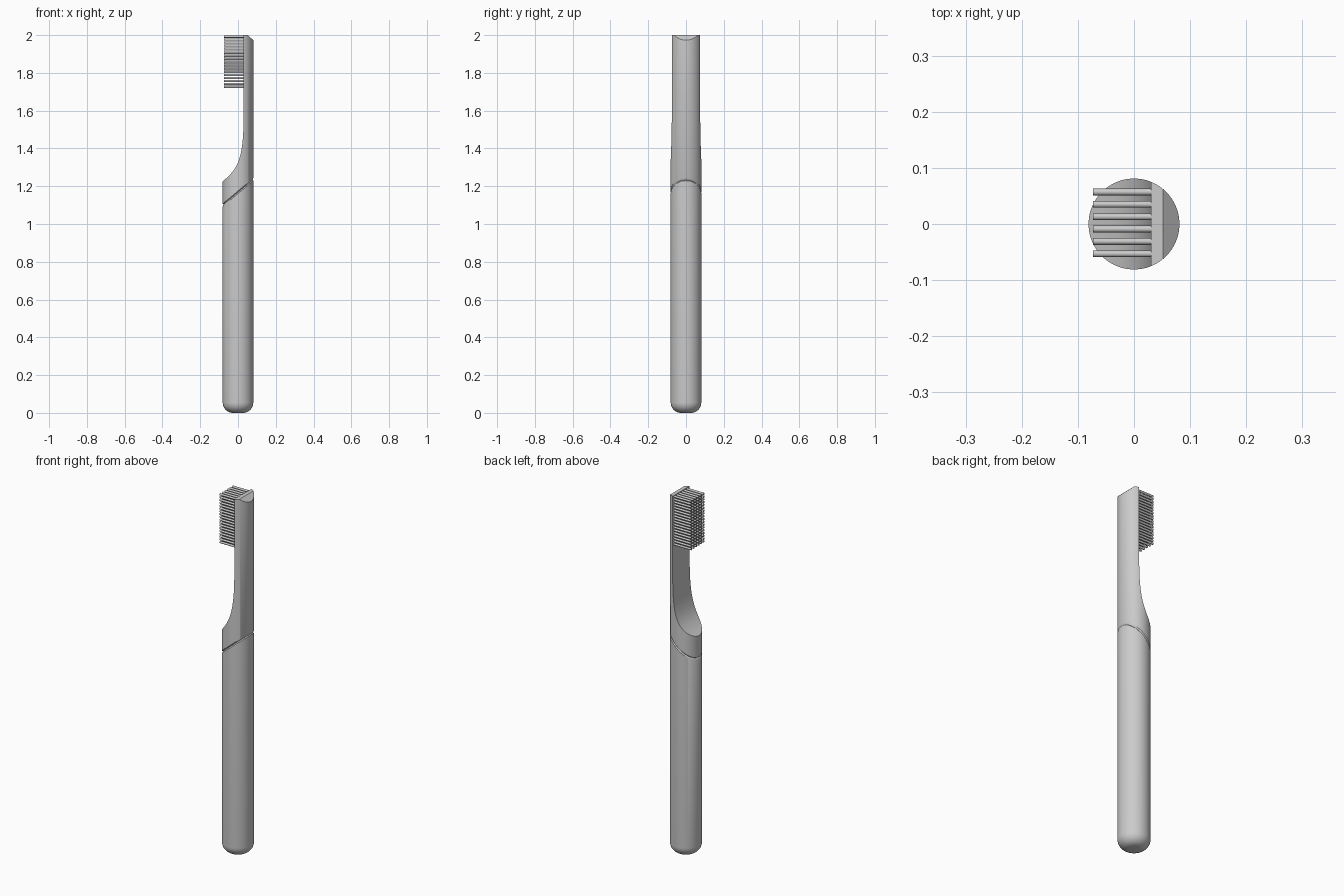
import bpy, bmesh, math
from mathutils import Matrix, Vector

if "Cube" in bpy.data.objects:
    bpy.data.objects.remove(bpy.data.objects["Cube"])

R = 0.081        # body radius
SLOPE = 0.84     # slant of the joint between handle and neck
JOINT = 1.168    # joint height on the axis
SEGS = 96


def new_object(name, bm):
    bmesh.ops.recalc_face_normals(bm, faces=bm.faces)
    mesh = bpy.data.meshes.new(name)
    bm.to_mesh(mesh)
    bm.free()
    obj = bpy.data.objects.new(name, mesh)
    bpy.context.collection.objects.link(obj)
    return obj


def smooth(obj, angle=30):
    bpy.ops.object.select_all(action='DESELECT')
    obj.select_set(True)
    bpy.context.view_layer.objects.active = obj
    bpy.ops.object.shade_smooth_by_angle(angle=math.radians(angle))


def lathe(name, rings):
    """Closed round solid from (radius, height, slope) rings."""
    bm = bmesh.new()
    loops = []
    for r, z, slope in rings:
        loop = []
        for i in range(SEGS):
            a = 2 * math.pi * i / SEGS
            x, y = r * math.cos(a), r * math.sin(a)
            loop.append(bm.verts.new((x, y, z + slope * x)))
        loops.append(loop)
    for a, b in zip(loops, loops[1:]):
        for i in range(SEGS):
            j = (i + 1) % SEGS
            bm.faces.new((a[i], a[j], b[j], b[i]))
    bm.faces.new(loops[0][::-1])
    bm.faces.new(loops[-1])
    return new_object(name, bm)


# handle: rounded bottom, slanted top with a small chamfer
f = 0.055
rings = [(R - f + f * math.sin(t), f - f * math.cos(t), 0)
         for t in [math.pi / 2 * i / 10 for i in range(11)]]
rings += [(R, JOINT - 0.007, SLOPE), (R - 0.005, JOINT, SLOPE)]
handle = lathe("handle", rings)
smooth(handle)

# neck and head: slanted round bar trimmed by a side profile
neck = lathe("neck", [(R - 0.005, JOINT, SLOPE), (R, JOINT + 0.007, SLOPE), (R, 2.1, 0)])

p = [Vector(v) for v in ((-0.082, 1.225), (0.01, 1.30), (0.03, 1.36), (0.03, 1.60))]
profile = [(-0.2, 0.9), (-0.2, 1.13)]
for i in range(25):
    t = i / 24
    s = 1 - t
    profile.append(tuple(p[0] * s**3 + p[1] * 3*s*s*t + p[2] * 3*s*t*t + p[3] * t**3))
profile += [(0.03, 2.0), (0.052, 2.0), (0.112, 1.945), (0.2, 1.865), (0.2, 0.9)]

bm = bmesh.new()
face = bm.faces.new([bm.verts.new((x, -0.2, z)) for x, z in profile])
ext = bmesh.ops.extrude_face_region(bm, geom=[face])
bmesh.ops.translate(bm, vec=(0, 0.4, 0),
                    verts=[v for v in ext["geom"] if isinstance(v, bmesh.types.BMVert)])
cutter = new_object("neck_profile_cutter", bm)
cutter.hide_render = True

mod = neck.modifiers.new("trim", 'BOOLEAN')
mod.operation = 'INTERSECT'
mod.solver = 'EXACT'
mod.object = cutter
bpy.context.view_layer.objects.active = neck
bpy.ops.object.modifier_apply(modifier=mod.name)
bpy.data.objects.remove(cutter)
smooth(neck)

# bristles: 6 across, 18 up the head
bm = bmesh.new()
x0, x1 = -0.073, 0.034
for row in range(18):
    for col in range(6):
        y = 0.057 - 0.022 * col
        z = 1.726 + (1.992 - 1.726) * row / 17
        bmesh.ops.create_cone(
            bm, cap_ends=True, segments=12, radius1=0.006, radius2=0.006, depth=x1 - x0,
            matrix=Matrix.Translation(((x0 + x1) / 2, y, z)) @ Matrix.Rotation(math.pi / 2, 4, 'Y'))
bristles = new_object("bristles", bm)
smooth(bristles, 40)
